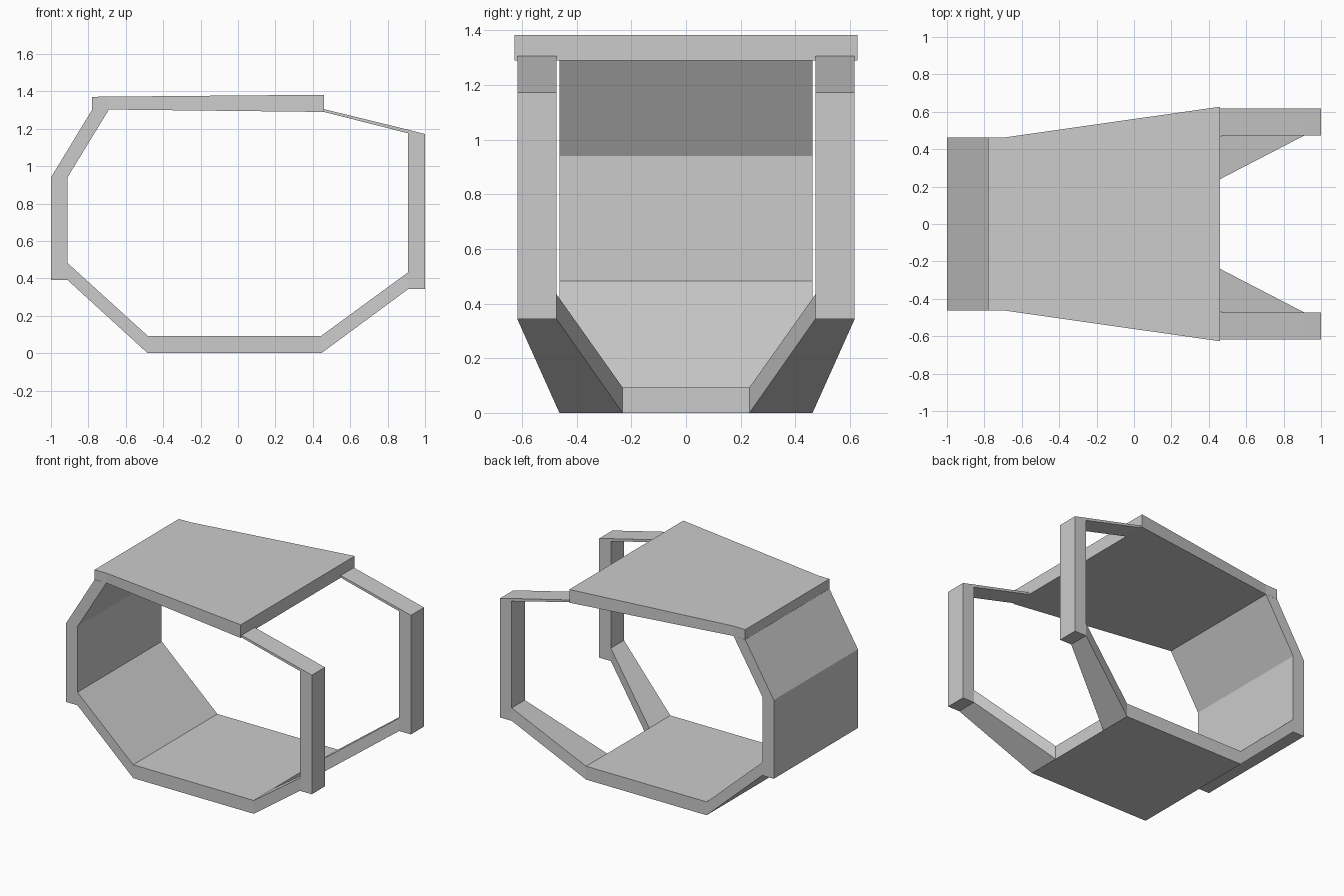
import bpy, bmesh

if "Cube" in bpy.data.objects:
    bpy.data.objects.remove(bpy.data.objects["Cube"])


def loft(name, rings, mirror=False):
    """Flat-faced solid skinned through matching rings of points."""
    bm = bmesh.new()
    rows = [[bm.verts.new(p) for p in ring] for ring in rings]
    n = len(rows[0])
    for a, b in zip(rows, rows[1:]):
        for i in range(n):
            j = (i + 1) % n
            bm.faces.new((a[i], a[j], b[j], b[i]))
    bm.faces.new(rows[0])
    bm.faces.new(rows[-1])
    bmesh.ops.recalc_face_normals(bm, faces=bm.faces)
    mesh = bpy.data.meshes.new(name)
    bm.to_mesh(mesh)
    bm.free()
    obj = bpy.data.objects.new(name, mesh)
    bpy.context.collection.objects.link(obj)
    if mirror:
        mod = obj.modifiers.new("Mirror", 'MIRROR')
        mod.use_axis = (False, True, False)
    return obj


def section(outer, inner, y0, y1):
    """Four-point ring from two (x, z) points, spanning y0 to y1."""
    return [(outer[0], y0, outer[1]), (outer[0], y1, outer[1]),
            (inner[0], y1, inner[1]), (inner[0], y0, inner[1])]


W = 0.463            # half width of the wrap-around band
Y0, Y1 = 0.473, 0.617  # inner and outer faces of the side frames


def band(name, *pairs):
    return loft(name, [section(o, i, -W, W) for o, i in pairs])


# Floor with rear ramp
band("floor", ((0.445, 0), (0.445, 0.093)), ((-0.483, 0), (-0.483, 0.093)),
     ((-0.912, 0.392), (-0.912, 0.483)))

# Upright back panel and its slanted upper part
band("back_panel", ((-1, 0.392), (-0.912, 0.392)), ((-1, 0.94), (-0.912, 0.94)),
     ((-0.78, 1.302), (-0.69, 1.303)))

# Flared roof plate
loft("roof_plate", [
    [(x, -w, lo), (x, w, lo), (x, w, hi), (x, -w, hi)]
    for x, w, lo, hi in ((-0.78, W, 1.303, 1.371),
                         (-0.69, W, 1.303, 1.372),
                         (0.46, 0.627, 1.29, 1.382))])

# Splayed lower arms rising from the floor corners
loft("lower_arm", [section((0.445, 0), (0.445, 0.093), 0.232, W),
                   section((0.91, 0.343), (0.91, 0.433), Y0, Y1)], True)

# Front posts
loft("front_post", [section((0.91, 0.343), (1, 0.343), Y0, Y1),
                    section((0.91, 1.195), (1, 1.172), Y0, Y1)], True)

# Thin struts linking posts to the roof
loft("upper_strut", [section((0.46, 1.305), (0.46, 1.29), Y0, Y1),
                     section((0.91, 1.195), (0.91, 1.176), Y0, Y1)], True)
